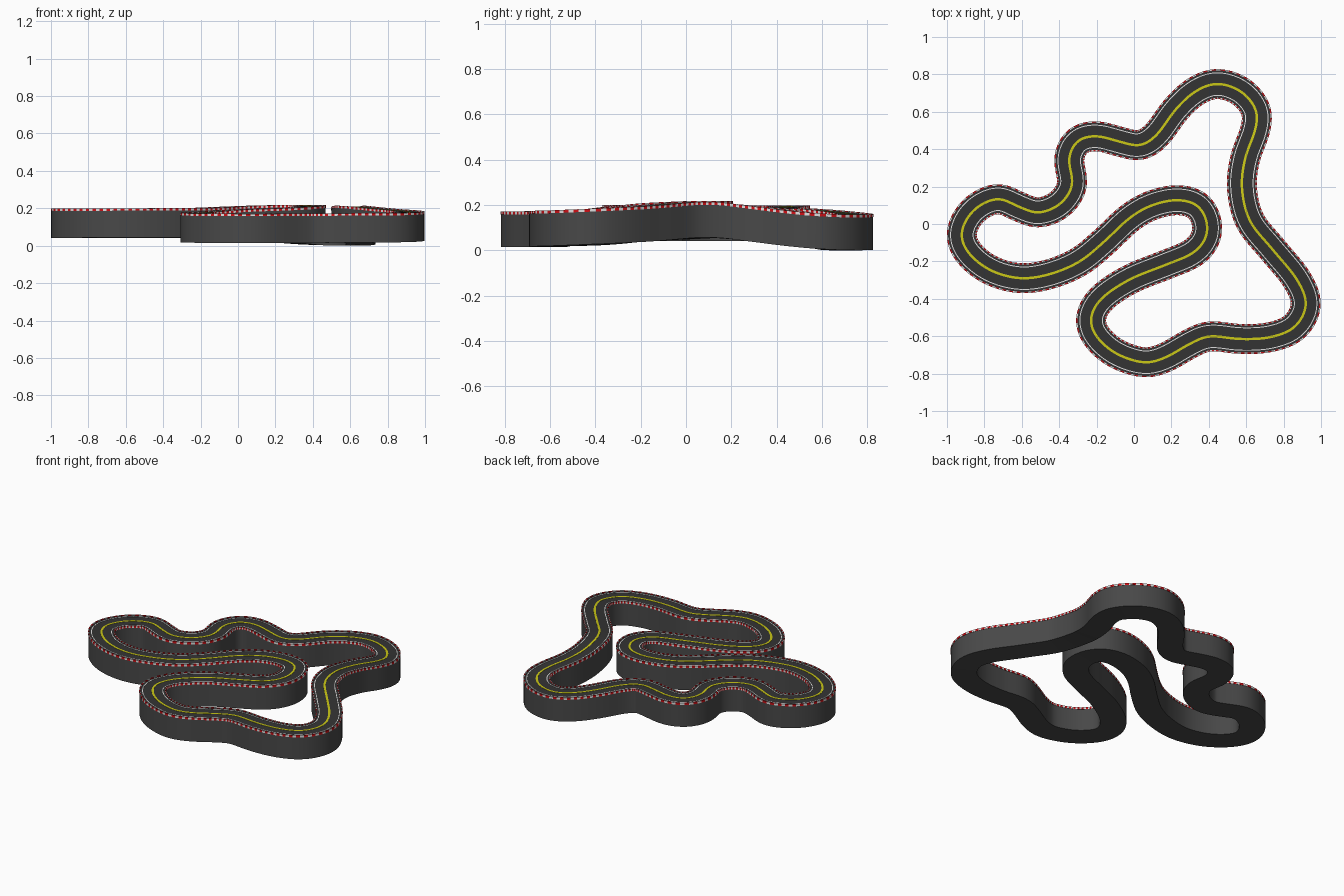
import bpy, bmesh, math
from mathutils import Vector

if "Cube" in bpy.data.objects:
    bpy.data.objects.remove(bpy.data.objects["Cube"])

# Centre line of the circuit (x, y), clockwise from the left loop
PATH = [
    (-.73, .135), (-.61, .09), (-.51, .06), (-.395, .107), (-.33, .21), (-.348, .35),
    (-.30, .445), (-.20, .47), (-.075, .44), (.03, .42), (.12, .475), (.225, .615),
    (.33, .71), (.445, .75), (.57, .71), (.65, .615), (.65, .51), (.594, .35),
    (.577, .19), (.62, .016), (.74, -.135), (.87, -.295), (.92, -.43), (.86, -.55),
    (.73, -.605), (.57, -.615), (.405, -.60), (.30, -.64), (.165, -.715), (.05, -.74),
    (-.10, -.69), (-.205, -.595), (-.23, -.497), (-.17, -.395), (-.02, -.295),
    (.165, -.22), (.315, -.155), (.385, -.07), (.385, .027), (.33, .105), (.22, .128),
    (.085, .096), (-.03, .027), (-.155, -.09), (-.29, -.20), (-.45, -.268), (-.61, -.29),
    (-.77, -.246), (-.888, -.15), (-.922, -.043), (-.856, .075)]
# Road height at some of those points
HEIGHT = [(0, .202), (7, .202), (10, .19), (13, .162), (15, .158), (17, .192), (18.5, .222),
          (21, .195), (23, .178), (29, .174), (32, .178), (35, .202), (38, .224),
          (40, .221), (44, .204), (51, .202)]
N = 880          # samples round the lap
HALF = 0.078     # half width of the road
DEPTH = 0.152    # thickness of the slab


def height(t):
    for (a, za), (b, zb) in zip(HEIGHT, HEIGHT[1:]):
        if a <= t <= b:
            k = (t - a) / (b - a)
            return za + (zb - za) * k * k * (3 - 2 * k)
    return HEIGHT[0][1]


def spline(t):
    i, n = int(t), len(PATH)
    u = t - i
    p0, p1, p2, p3 = (Vector(PATH[(i + k) % n]) for k in (-1, 0, 1, 2))
    p = 0.5 * (2 * p1 + (p2 - p0) * u + (2 * p0 - 5 * p1 + 4 * p2 - p3) * u * u
               + (3 * p1 - p0 - 3 * p2 + p3) * u ** 3)
    return Vector((p.x, p.y, height(t)))


def even_samples():
    """Equal steps along the lap, lightly smoothed."""
    m = 4000
    raw = [spline(len(PATH) * i / m) for i in range(m)] + [spline(0)]
    run = [0.0]
    for a, b in zip(raw, raw[1:]):
        run.append(run[-1] + (b - a).length)
    pts, j = [], 0
    for i in range(N):
        d = run[-1] * i / N
        while run[j + 1] < d:
            j += 1
        pts.append(raw[j].lerp(raw[j + 1], (d - run[j]) / (run[j + 1] - run[j])))

    def blur(sigma):
        r = int(3 * sigma)
        w = [math.exp(-k * k / (2 * sigma * sigma)) for k in range(-r, r + 1)]
        return [sum((pts[(i + k) % N] * w[k + r] for k in range(-r, r + 1)), Vector()) / sum(w)
                for i in range(N)]
    return [Vector((a.x, a.y, b.z)) for a, b in zip(blur(3), blur(12))]


CENTRE = even_samples()
low = min(p.z for p in CENTRE) - DEPTH
for p in CENTRE:
    p.z -= low
SIDE = []
for i in range(N):
    d = CENTRE[(i + 1) % N] - CENTRE[i - 1]
    SIDE.append(Vector((-d.y, d.x, 0)).normalized())


def material(name, rgb):
    m = bpy.data.materials.new(name)
    m.diffuse_color = (*rgb, 1)
    m.use_nodes = True
    m.node_tree.nodes["Principled BSDF"].inputs["Base Color"].default_value = m.diffuse_color
    return m


asphalt = material("asphalt", (.034, .034, .034))
concrete = material("dark_wall", (.065, .065, .065))
yellow = material("line_yellow", (.60, .58, .008))
white = material("line_white", (.75, .75, .75))
red = material("kerb_red", (.62, .005, .008))


def sweep(name, profiles, mats, rule=lambda step, side: 0):
    """Carry closed profiles of (offset, height) points round the lap."""
    bm = bmesh.new()
    for prof in profiles:
        n = len(prof)
        rings = [[bm.verts.new(c + s * o + Vector((0, 0, h))) for o, h in prof]
                 for c, s in zip(CENTRE, SIDE)]
        for i in range(N):
            a, b = rings[i], rings[(i + 1) % N]
            for k in range(n):
                f = bm.faces.new((a[k], a[(k + 1) % n], b[(k + 1) % n], b[k]))
                f.material_index = rule(i, k)
    bmesh.ops.recalc_face_normals(bm, faces=bm.faces[:])
    me = bpy.data.meshes.new(name)
    bm.to_mesh(me)
    bm.free()
    for m in mats:
        me.materials.append(m)
    ob = bpy.data.objects.new(name, me)
    bpy.context.collection.objects.link(ob)
    bpy.ops.object.select_all(action='DESELECT')
    ob.select_set(True)
    bpy.context.view_layer.objects.active = ob
    bpy.ops.object.shade_smooth_by_angle(angle=math.radians(35))


def box(a, b, bottom, top):
    return [(a, top), (b, top), (b, bottom), (a, bottom)]


# Road slab: asphalt on top, lighter walls and underside
sweep("road_slab", [box(-HALF, HALF, -DEPTH, 0)], [asphalt, concrete],
      lambda i, k: 0 if k == 0 else 1)
# Painted lines
sweep("centre_line", [box(-.0065, .0065, -.001, .0015)], [yellow])
sweep("edge_lines", [box(s * .060 - .0025, s * .060 + .0025, -.001, .0015) for s in (-1, 1)],
      [white])
# Striped kerbs along both edges
sweep("kerbs", [box(s * .0765 - .0035, s * .0765 + .0035, -.008, .005) for s in (-1, 1)],
      [red, white], lambda i, k: (i // 2) % 2)
